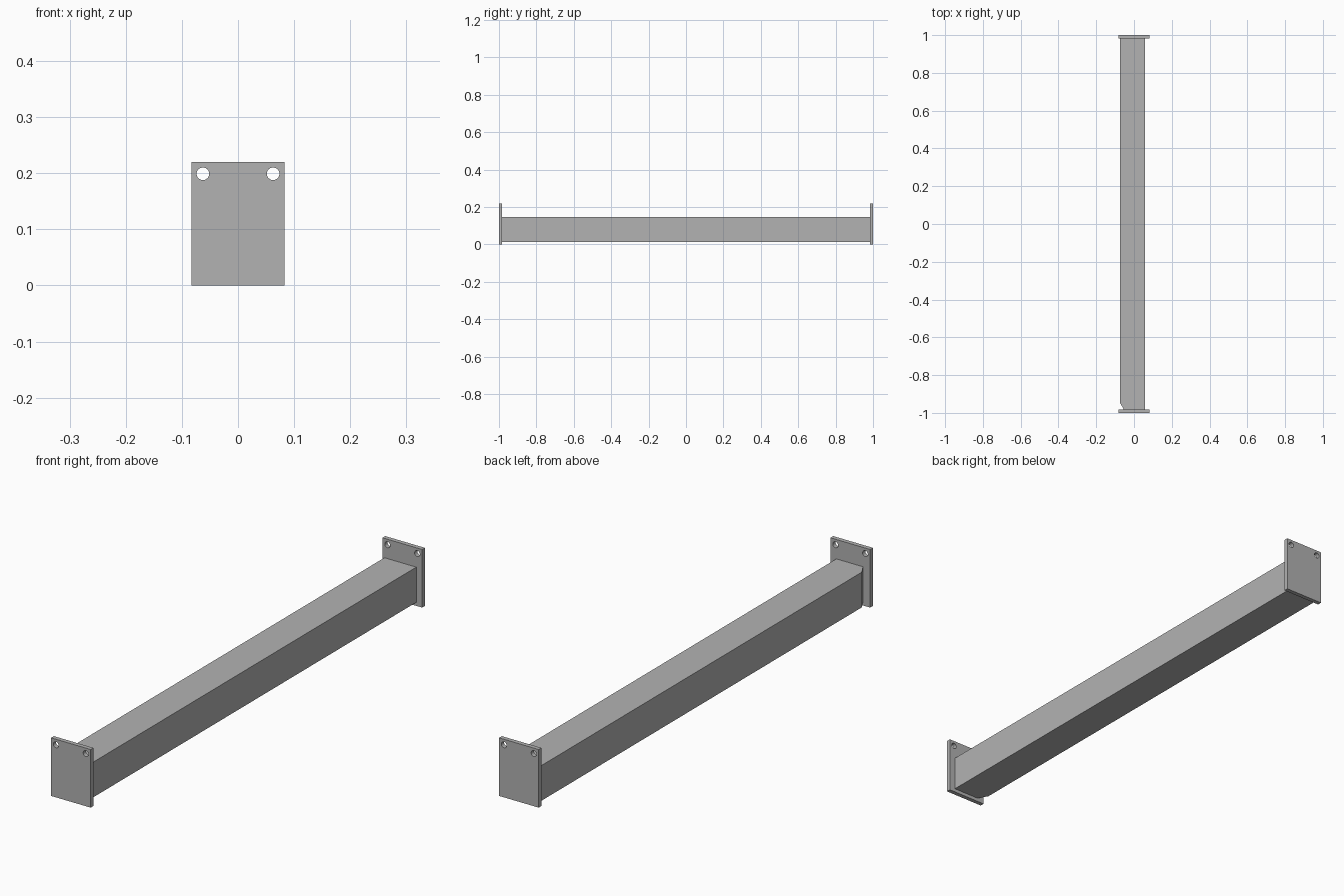
import bpy
import bmesh
import math
from mathutils import Matrix

cube = bpy.data.objects.get("Cube")
if cube:
    bpy.data.objects.remove(cube, do_unlink=True)

HALF_LEN = 1.0
PLATE_W, PLATE_T, PLATE_H = 0.166, 0.0167, 0.22
HOLE_X, HOLE_Z, HOLE_R = 0.0625, 0.199, 0.0112
BEAM_X = (-0.075, 0.0585)
BEAM_Z = (0.0133, 0.1467)
CUT_X, CUT_Y = 0.022, 0.038      # corner cut at the front of the beam

steel = bpy.data.materials.new("grey steel")
steel.use_nodes = True
steel.diffuse_color = (0.448, 0.448, 0.448, 1)
steel.node_tree.nodes["Principled BSDF"].inputs["Base Color"].default_value = steel.diffuse_color


def finish(name, bm):
    """Turn a bmesh into a named steel object."""
    bmesh.ops.recalc_face_normals(bm, faces=bm.faces)
    mesh = bpy.data.meshes.new(name)
    bm.to_mesh(mesh)
    bm.free()
    mesh.materials.append(steel)
    obj = bpy.data.objects.new(name, mesh)
    bpy.context.collection.objects.link(obj)
    return obj


def end_plate(name, y):
    """Rectangular flange with two bolt holes near its top edge."""
    bm = bmesh.new()
    bmesh.ops.create_cube(bm, size=1, matrix=Matrix.Translation((0, y, PLATE_H / 2))
                          @ Matrix.Diagonal((PLATE_W, PLATE_T, PLATE_H, 1)))
    plate = finish(name, bm)

    # Both bolt holes are drilled with one cutter
    bm = bmesh.new()
    for side in (-1, 1):
        bmesh.ops.create_cone(bm, cap_ends=True, segments=32, radius1=HOLE_R, radius2=HOLE_R,
                              depth=PLATE_T * 3,
                              matrix=Matrix.Translation((side * HOLE_X, y, HOLE_Z))
                              @ Matrix.Rotation(math.pi / 2, 4, 'X'))
    cutter = finish(name + "_drill", bm)
    cutter.hide_render = True

    drill = plate.modifiers.new("bolt holes", 'BOOLEAN')
    drill.operation = 'DIFFERENCE'
    drill.solver = 'EXACT'
    drill.object = cutter
    bpy.ops.object.select_all(action='DESELECT')
    plate.select_set(True)
    bpy.context.view_layer.objects.active = plate
    bpy.ops.object.modifier_apply(modifier=drill.name)
    bpy.data.objects.remove(cutter, do_unlink=True)
    bpy.ops.object.shade_smooth_by_angle(angle=math.radians(30))


# Flanges at both ends
end_plate("front_plate", -HALF_LEN + PLATE_T / 2)
end_plate("back_plate", HALF_LEN - PLATE_T / 2)

# Square beam: plan outline with one clipped corner, extruded upwards
end = HALF_LEN - PLATE_T
left, right = BEAM_X
outline = [(left + CUT_X, -end), (right, -end), (right, end),
           (left, end), (left, -end + CUT_Y)]
bm = bmesh.new()
base = bm.faces.new([bm.verts.new((x, y, BEAM_Z[0])) for x, y in outline])
top = bmesh.ops.extrude_face_region(bm, geom=[base], use_keep_orig=True)["geom"]
bmesh.ops.translate(bm, vec=(0, 0, BEAM_Z[1] - BEAM_Z[0]),
                    verts=[g for g in top if isinstance(g, bmesh.types.BMVert)])
finish("beam", bm)
